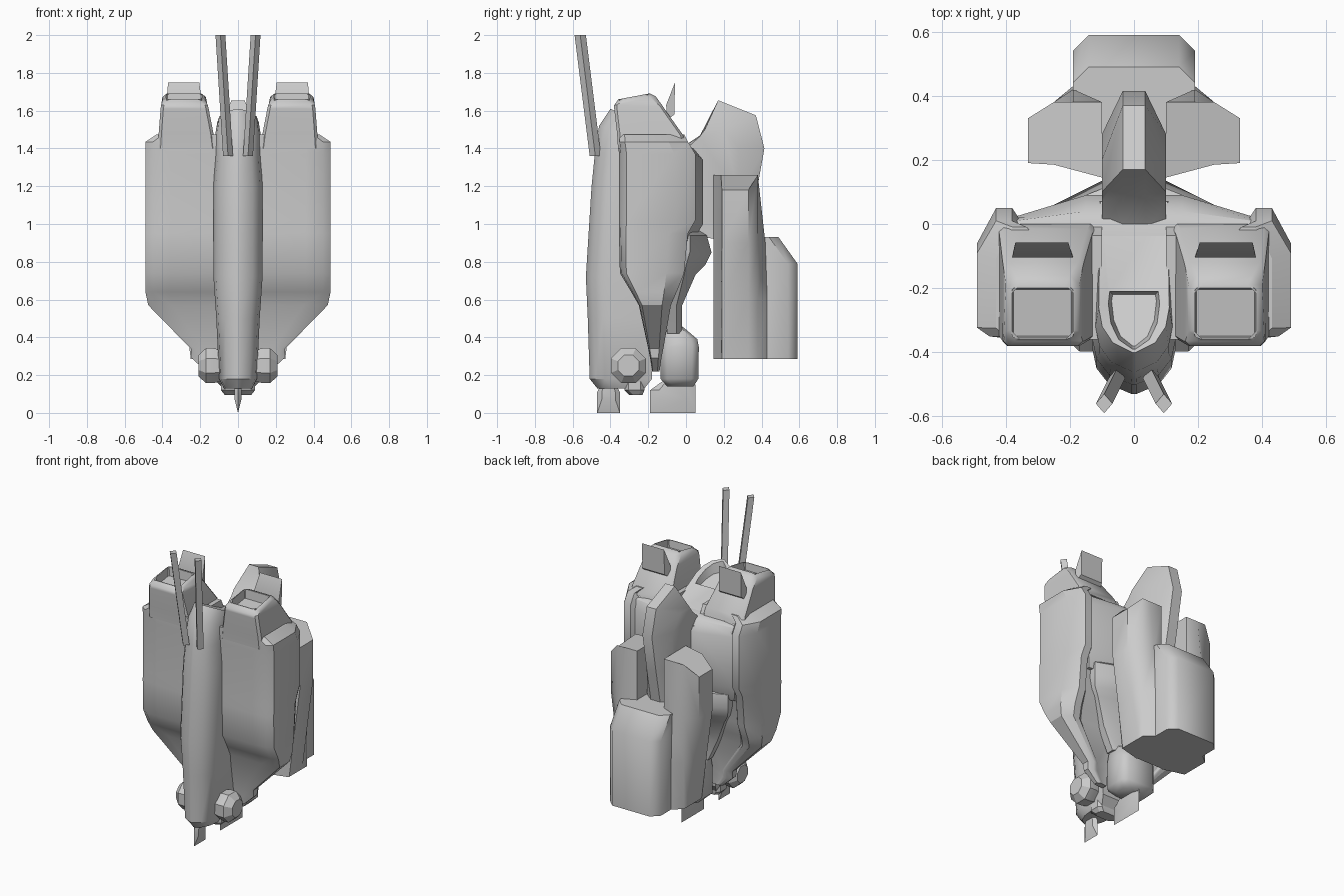
import bpy, bmesh, math

if "Cube" in bpy.data.objects:
    bpy.data.objects.remove(bpy.data.objects["Cube"])


def loft(name, rings, mirror=False, angle=32):
    """Skin a stack of equal-sized rings and cap both ends."""
    bm = bmesh.new()
    vs = [[bm.verts.new(p) for p in r] for r in rings]
    n = len(rings[0])
    for a, b in zip(vs, vs[1:]):
        for i in range(n):
            j = (i + 1) % n
            bm.faces.new((a[i], a[j], b[j], b[i]))
    bm.faces.new(vs[0][::-1])
    bm.faces.new(vs[-1])
    bmesh.ops.recalc_face_normals(bm, faces=bm.faces)
    me = bpy.data.meshes.new(name)
    bm.to_mesh(me)
    bm.free()
    ob = bpy.data.objects.new(name, me)
    bpy.context.collection.objects.link(ob)
    if mirror:
        ob.modifiers.new("Mirror", 'MIRROR')
    bpy.ops.object.select_all(action='DESELECT')
    ob.select_set(True)
    bpy.context.view_layer.objects.active = ob
    bpy.ops.object.shade_smooth_by_angle(angle=math.radians(angle))
    return ob


def both(half):
    """Complete a half outline (x >= 0) with its mirror image."""
    return half + [(-x, *r) for x, *r in reversed(half)]


def tilt(pts, yf, zf, yb, zb):
    """Give plan points a height that runs from zf at yf to zb at yb."""
    return [(x, y, zf + (zb - zf) * (y - yf) / (yb - yf)) for x, y in pts]


# Central fuselage with an open hatch at the top
def fuselage_ring(w, yf, yb, zf, zb):
    half = [(w * .06, yf), (w * .6, yf + .03), (w * .9, yf + .08), (w, yf + .14), (w * .95, yb)]
    return tilt(both(half), yf, zf, yb, zb)


loft("fuselage", [fuselage_ring(*s) for s in (
    (.075, -.47, -.22, .13, .13), (.1, -.51, -.18, .18, .18), (.115, -.52, -.17, .5, .5),
    (.13, -.53, -.1, .72, .72), (.13, -.50, .05, 1.2, 1.2), (.12, -.483, .06, 1.37, 1.34),
    (.12, -.46, .07, 1.52, 1.35), (.11, -.40, .07, 1.61, 1.37),
    (.08, -.39, -.21, 1.6, 1.5), (.07, -.38, -.22, 1.53, 1.46))])


# Side hulls
def hull_ring(z, xo, yf, yb):
    k = xo / .49
    d = (yb - yf) / .4
    pts = [(.1, yf), (.36 * k, yf), (.45 * k, yf + .01 * d), (xo, yf + .04 * d),
           (xo, yb - .11 * d), (.43 * k, yb), (.38 * k, yb), (.36 * k, yb - .03 * d),
           (.1, yb - .03 * d)]
    return [(x, y, z) for x, y in pts]


loft("side_hull", [hull_ring(*s) for s in (
    (.22, .17, -.18, -.14), (.29, .245, -.19, -.13), (.34, .25, -.2, -.12),
    (.57, .475, -.25, -.08), (.64, .49, -.29, -.05), (.74, .49, -.35, -.01),
    (.95, .49, -.355, .01), (1.02, .49, -.355, .05), (1.37, .49, -.355, .05),
    (1.435, .49, -.36, .01), (1.475, .43, -.36, -.01))], mirror=True)


# Intake turrets on top of the hulls, with sunken mouths
def turret_ring(x0, x1, yf, yb, zf, zb, c=.03):
    pts = [(x0 + c, yf), (x1 - c, yf), (x1, yf + c), (x1, yb - c),
           (x1 - c, yb), (x0 + c, yb), (x0, yb - c), (x0, yf + c)]
    return tilt(pts, yf, zf, yb, zb)


loft("turret", [turret_ring(*s) for s in (
    (.12, .425, -.36, .0, 1.4, 1.42, .015), (.13, .42, -.365, -.015, 1.48, 1.47, .015),
    (.155, .41, -.38, -.1, 1.61, 1.59, .015), (.16, .407, -.38, -.12, 1.63, 1.62, .015),
    (.17, .4, -.365, -.16, 1.65, 1.675), (.185, .385, -.36, -.19, 1.66, 1.69),
    (.19, .38, -.355, -.2, 1.66, 1.69, .005), (.195, .375, -.35, -.205, 1.61, 1.63, .005))],
     mirror=True, angle=40)

# Flaps behind the turrets
loft("turret_flap", [[(a, -.1, 1.55), (a, -.105, 1.63), (b, -.058, 1.75), (b, -.062, 1.58)]
                     for a, b in ((.19, .205), (.38, .37))], mirror=True)

# Twin antennas
loft("antenna", [[(x - .026, y, z), (x, y - .03, z), (x + .026, y, z), (x, y + .03, z)]
                 for x, y, z in ((.053, -.48, 1.36), (.093, -.56, 2.0))], mirror=True)


# Rear body and the shelf beneath it
def back_ring(z, xo, yb, yo=.02, xi=.15):
    return [(x, y, z) for x, y in both([(xi, yb), (xo, yo), (xo, -.1)])]


loft("rear_body", [back_ring(*s) for s in (
    (.9, .36, .03, .0), (1.0, .38, .09), (1.34, .38, .09), (1.4, .37, .04, .01),
    (1.42, .34, .0, -.02))])
loft("rear_shelf", [back_ring(*s) for s in (
    (.42, .13, -.02, -.05, .1), (.57, .2, -.02, -.05, .1), (.73, .28, .05, -.01, .1),
    (.78, .31, .1, .0, .1), (.85, .33, .135, .02, .1), (.94, .33, .11, .02, .1),
    (.97, .3, .06, .0, .1))])

# Lower rear engine
loft("lower_engine", [turret_ring(-w, w, yf, yb, zf, zb, .035) for w, yf, yb, zf, zb in (
    (.09, -.1, .04, .14, .14), (.13, -.135, .065, .18, .18), (.13, -.135, .068, .35, .35),
    (.12, -.13, .06, .43, .39), (.1, -.12, -.01, .52, .45))], angle=50)

# Dorsal fin
fin_out = [(-.03, 1.37), (.07, 1.46), (.1, 1.5), (.2, 1.5), (.28, 1.4), (.28, 1.15), (.27, .9), (.04, .94)]
fin_mid = [(-.03, 1.4), (.09, 1.48), (.17, 1.655), (.37, 1.575), (.415, 1.4), (.37, 1.15), (.32, .9), (.04, .94)]
loft("dorsal_fin", [[(x, y, z) for y, z in p] for x, p in (
    (-.1, fin_out), (-.035, fin_mid), (.035, fin_mid), (.1, fin_out))])

# Tail: central block and two side columns that taper in towards the bottom
loft("tail_block", [[(x, y, z) for x, y in both([(.1, .15), (.19, .3), (.19, yb - .05), (.14, yb)])]
                    for z, yb in ((.285, .59), (.79, .59), (.93, .49))], angle=50)
column = [(.1, .145), (.25, .185), (.33, .19), (.33, .33), (.25, .38), (.19, .43), (.1, .38)]


def column_ring(z, xmax, ymax):
    return [(x if x < .3 else xmax, min(y, ymax), z - (max(0, x - .25) if z > 1 else 0))
            for x, y in column]


loft("tail_column", [column_ring(.285, .25, .43), column_ring(.6, .29, .43),
                     column_ring(.9, .33, .42), column_ring(1.26, .33, .38)],
     mirror=True, angle=55)

# Round side thrusters and the small block beneath
loft("side_thruster", [[(x, -.305 + r * math.cos(a), .25 + r * math.sin(a))
                        for a in [math.pi * (i + .5) / 4 for i in range(8)]]
                       for x, r in ((.05, .08), (.13, .1), (.17, .1), (.21, .06))],
     mirror=True)
loft("chin_block", [turret_ring(-w, w, yf, yb, z, z, .02) for w, yf, yb, z in (
    (.07, -.3, -.23, .095), (.09, -.325, -.22, .12), (.09, -.325, -.22, .2))])


# Landing keels, coming to a point at the bottom
def keel(name, outline):
    cy = sum(y for y, z in outline) / len(outline)
    loft(name, [[(x, cy + (y - cy) * k, max(z, low)) for y, z in outline]
                for x, k, low in ((-.018, .6, .07), (0, 1, 0), (.018, .6, .07))])


keel("front_keel", [(-.47, .0), (-.35, .0), (-.35, .11), (-.37, .15), (-.45, .15), (-.47, .11)])
keel("rear_keel", [(-.19, .0), (.05, .0), (.05, .15), (-.08, .2), (-.19, .12)])
